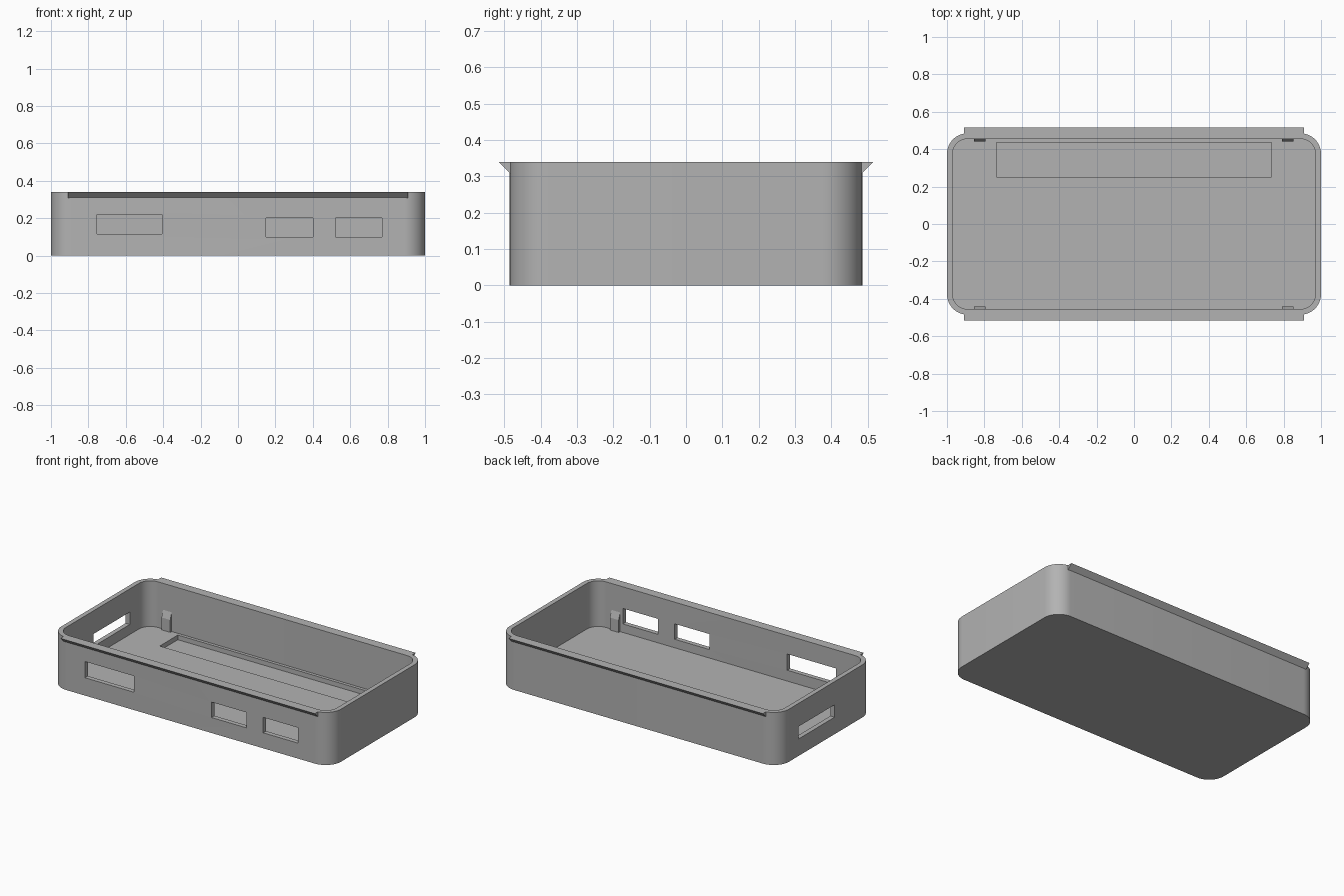
import bpy, bmesh, math
from mathutils import Vector

if "Cube" in bpy.data.objects:
    bpy.data.objects.remove(bpy.data.objects["Cube"], do_unlink=True)

grey = bpy.data.materials.new("plain grey")
grey.use_nodes = True
colour = (0.45, 0.45, 0.45, 1)
grey.diffuse_color = colour
grey.node_tree.nodes["Principled BSDF"].inputs["Base Color"].default_value = colour

HEIGHT, FLOOR = 0.34, 0.045
HALF_X, HALF_Y, WALL, RADIUS = 1.0, 0.485, 0.03, 0.11


def prism(name, points, offset):
    """Extrude a closed outline of 3D points along an offset."""
    bm = bmesh.new()
    face = bm.faces.new([bm.verts.new(p) for p in points])
    grown = bmesh.ops.extrude_face_region(bm, geom=[face])["geom"]
    bmesh.ops.translate(bm, vec=Vector(offset),
                        verts=[v for v in grown if isinstance(v, bmesh.types.BMVert)])
    bmesh.ops.recalc_face_normals(bm, faces=bm.faces)
    mesh = bpy.data.meshes.new(name)
    bm.to_mesh(mesh)
    bm.free()
    mesh.materials.append(grey)
    obj = bpy.data.objects.new(name, mesh)
    bpy.context.collection.objects.link(obj)
    return obj


def rounded_block(name, inset, z0, z1, steps=12):
    r = RADIUS - inset
    cx, cy = HALF_X - RADIUS, HALF_Y - RADIUS
    points = []
    for corner, (sx, sy) in enumerate([(1, 1), (-1, 1), (-1, -1), (1, -1)]):
        for i in range(steps + 1):
            a = math.pi / 2 * (corner + i / steps)
            points.append((sx * cx + r * math.cos(a), sy * cy + r * math.sin(a), z0))
    return prism(name, points, (0, 0, z1 - z0))


def box(name, x0, x1, y0, y1, z0, z1):
    return prism(name, [(x0, y0, z0), (x1, y0, z0), (x1, y1, z0), (x0, y1, z0)],
                 (0, 0, z1 - z0))


def select_only(obj):
    bpy.ops.object.select_all(action="DESELECT")
    obj.select_set(True)
    bpy.context.view_layer.objects.active = obj


def cut(target, cutter):
    mod = target.modifiers.new("cut", "BOOLEAN")
    mod.operation, mod.solver, mod.object = "DIFFERENCE", "EXACT", cutter
    select_only(target)
    bpy.ops.object.modifier_apply(modifier=mod.name)
    bpy.data.objects.remove(cutter, do_unlink=True)


# Hollow tray with a shallow floor recess
tray = rounded_block("tray", 0, 0, HEIGHT)
cut(tray, rounded_block("cavity", WALL, FLOOR, HEIGHT + 0.1))
cut(tray, box("floor_recess", -0.735, 0.735, 0.25, 0.435, 0.015, 0.1))

# Port openings in the front wall and one end wall
for x0, x1, z0, z1 in [(-0.755, -0.405, 0.115, 0.22), (0.15, 0.40, 0.10, 0.20),
                       (0.52, 0.77, 0.10, 0.20)]:
    cut(tray, box("front_port", x0, x1, -0.6, -0.4, z0, z1))
cut(tray, box("end_port", -1.1, -0.9, -0.09, 0.28, 0.11, 0.19))
select_only(tray)
bpy.ops.object.shade_smooth_by_angle(angle=math.radians(30))

# Rim lips outside and snap clips inside, on both long walls
inner = HALF_Y - WALL
for side, s in (("front", -1), ("back", 1)):
    lip = [(HALF_Y - 0.002, HEIGHT), (HALF_Y + 0.03, HEIGHT), (HALF_Y - 0.002, HEIGHT - 0.032)]
    prism(side + "_lip", [(-0.91, s * y, z) for y, z in lip], (1.82, 0, 0))
    clip = [(inner + 0.002, 0.175), (inner - 0.015, 0.125),
            (inner - 0.015, FLOOR), (inner + 0.002, FLOOR)]
    for end, x in (("right", -0.855), ("left", 0.79)):
        prism(f"{side}_{end}_clip", [(x, s * y, z) for y, z in clip], (0.062, 0, 0))
